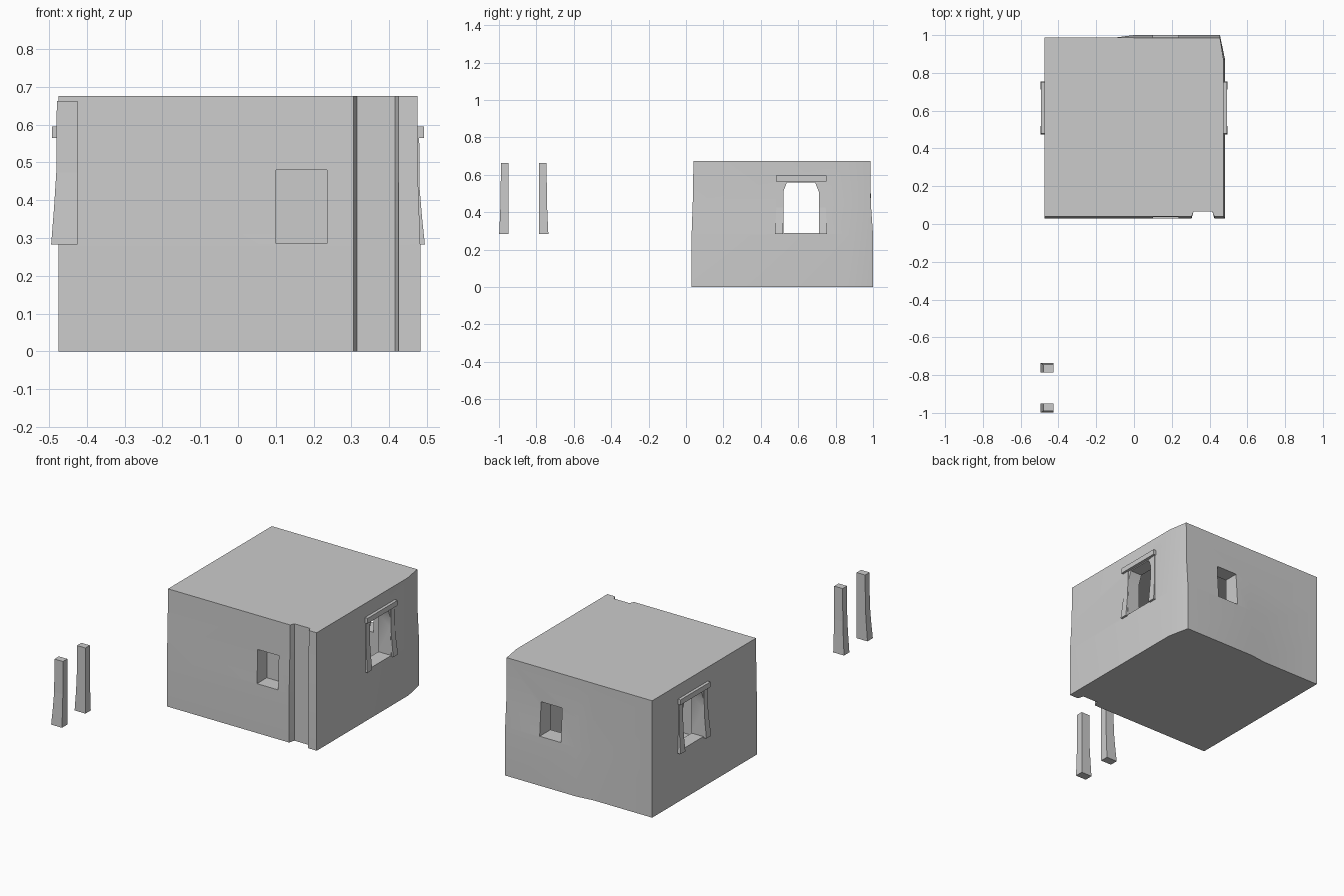
import bpy, bmesh

if "Cube" in bpy.data.objects:
    bpy.data.objects.remove(bpy.data.objects["Cube"])

# One plain grey plaster for everything
plaster = bpy.data.materials.new("grey_plaster")
plaster.use_nodes = True
grey = (0.6, 0.6, 0.6, 1)
plaster.diffuse_color = grey
bsdf = plaster.node_tree.nodes["Principled BSDF"]
bsdf.inputs["Base Color"].default_value = grey
bsdf.inputs["Roughness"].default_value = 0.9


def loft(name, rings):
    """Closed solid through a stack of matching rings of points."""
    bm = bmesh.new()
    loops = [[bm.verts.new(p) for p in ring] for ring in rings]
    n = len(loops[0])
    for low, high in zip(loops, loops[1:]):
        for i in range(n):
            j = (i + 1) % n
            bm.faces.new((low[i], low[j], high[j], high[i]))
    bm.faces.new(loops[0][::-1])
    bm.faces.new(loops[-1])
    bmesh.ops.recalc_face_normals(bm, faces=bm.faces)
    mesh = bpy.data.meshes.new(name)
    bm.to_mesh(mesh)
    bm.free()
    mesh.materials.append(plaster)
    obj = bpy.data.objects.new(name, mesh)
    bpy.context.collection.objects.link(obj)
    return obj


def box(name, x0, x1, y0, y1, z0, z1):
    return loft(name, [[(x0, y0, z), (x1, y0, z), (x1, y1, z), (x0, y1, z)]
                       for z in (z0, z1)])


def activate(obj):
    bpy.ops.object.select_all(action="DESELECT")
    obj.select_set(True)
    bpy.context.view_layer.objects.active = obj


def cut(target, cutter):
    cutter.hide_render = True
    mod = target.modifiers.new("cut", "BOOLEAN")
    mod.operation = "DIFFERENCE"
    mod.solver = "EXACT"
    mod.object = cutter
    activate(target)
    bpy.ops.object.modifier_apply(modifier=mod.name)
    bpy.data.objects.remove(cutter)


# House block: plan outline with a front groove, flaring out at the base
def plan(z, front, side, back):
    pts = [(-0.475, front), (0.305, front), (0.315, 0.065), (0.415, 0.065),
           (0.425, front), (side, front), (side, 0.87), (0.455, back),
           (0, back), (-0.1, 0.987), (-0.475, 0.987)]
    return [(x, y, z) for x, y in pts]


house = loft("house_walls", [plan(0, 0.03, 0.482, 1.0),
                             plan(0.28, 0.03, 0.482, 1.0),
                             plan(0.45, 0.036, 0.476, 0.988),
                             plan(0.675, 0.04, 0.474, 0.986)])

# Hollow room, front and back windows, side windows with clipped corners
cut(house, box("room_cutter", -0.4, 0.4, 0.12, 0.9, 0.05, 0.62))
cut(house, box("front_window_cutter", 0.1, 0.235, -0.1, 0.2, 0.285, 0.48))
cut(house, box("back_window_cutter", 0.1, 0.235, 0.8, 1.1, 0.285, 0.48))
opening = [(0.52, 0.29), (0.71, 0.29), (0.71, 0.51),
           (0.69, 0.56), (0.54, 0.56), (0.52, 0.51)]
cut(house, loft("side_window_cutter",
                [[(x, y, z) for y, z in opening] for x in (-0.6, 0.6)]))
activate(house)
bpy.ops.object.shade_smooth_by_angle(angle=0.5)

# Blind panel closing the front window, facing the room
bm = bmesh.new()
bm.faces.new([bm.verts.new((x, 0.12, z)) for x, z in
              ((0.235, 0.285), (0.1, 0.285), (0.1, 0.48), (0.235, 0.48))])
bm.normal_update()
for face in bm.faces:
    if face.normal.y < 0:
        face.normal_flip()
panel_mesh = bpy.data.meshes.new("front_window_panel")
bm.to_mesh(panel_mesh)
bm.free()
panel_mesh.materials.append(plaster)
bpy.context.collection.objects.link(
    bpy.data.objects.new("front_window_panel", panel_mesh))


# Posts: straight above, flaring outward towards the foot
def post(name, side, inner, out, width, z0, z1):
    rings = []
    for t, flare in ((0, 1), (0.25, 0.5), (0.5, 0.1), (1, 0)):
        z = z0 + t * (z1 - z0)
        x_out = side * (0.479 + 0.015 * flare)
        y_out = inner + out * (width + 0.009 * flare)
        x_in = side * 0.425
        rings.append([(x_in, inner, z), (x_out, inner, z),
                      (x_out, y_out, z), (x_in, y_out, z)])
    return loft(name, rings)


# Window surrounds on both sides
for side, label in ((1, "left"), (-1, "right")):
    post(label + "_window_front_jamb", side, 0.519, -1, 0.035, 0.283, 0.57)
    post(label + "_window_back_jamb", side, 0.711, 1, 0.035, 0.283, 0.57)
    xs = sorted((side * 0.43, side * 0.492))
    box(label + "_window_lintel", *xs, 0.48, 0.752, 0.565, 0.595)

# Two loose posts standing off in front
post("loose_front_post", -1, -0.95, -1, 0.04, 0.283, 0.662)
post("loose_back_post", -1, -0.785, 1, 0.04, 0.283, 0.662)
